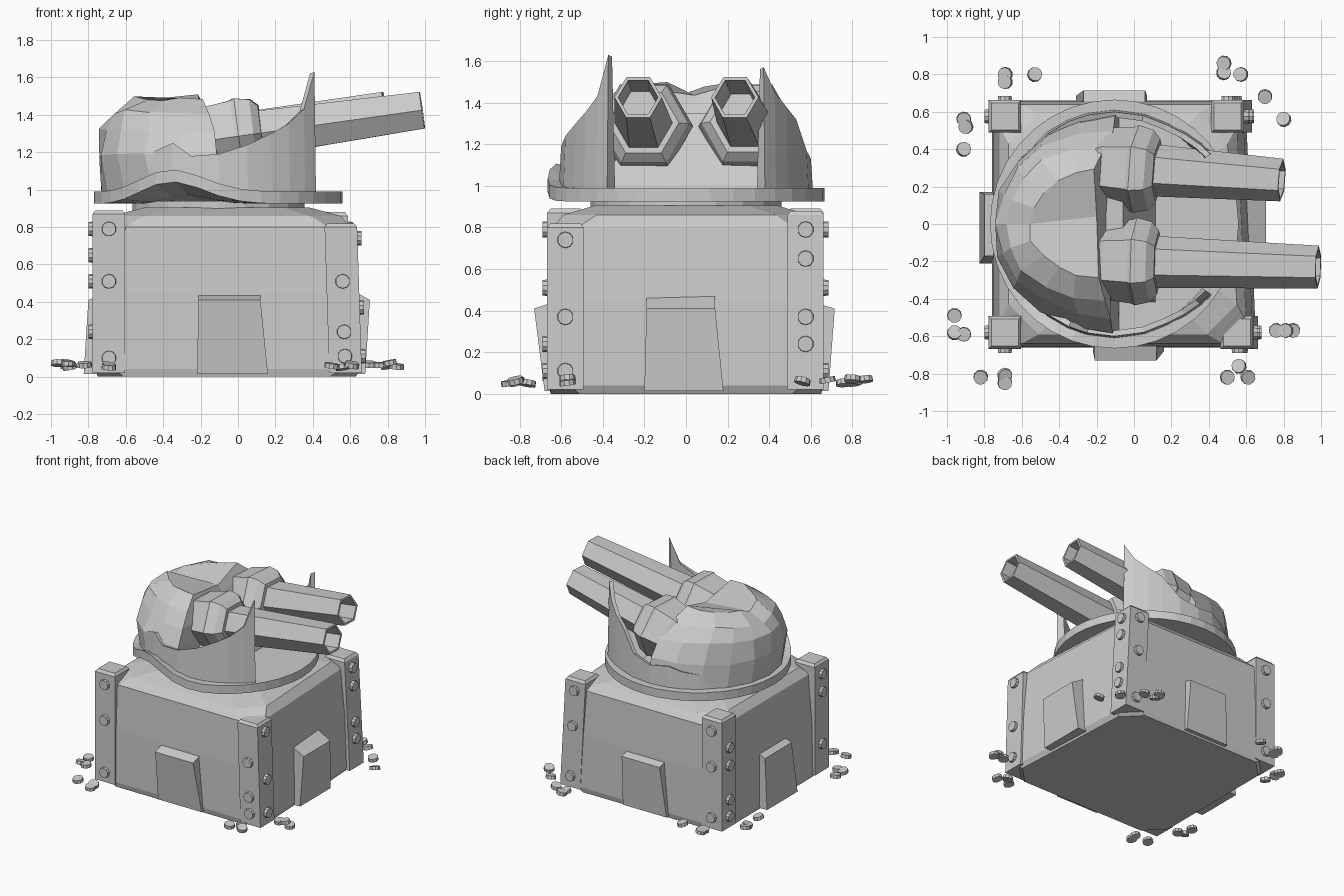
import bpy, bmesh, math, random
from mathutils import Vector, Matrix

if "Cube" in bpy.data.objects:
    bpy.data.objects.remove(bpy.data.objects["Cube"])

random.seed(4)
metal = bpy.data.materials.new("grey metal")
metal.diffuse_color = (0.6, 0.6, 0.6, 1)
metal.use_nodes = True
metal.node_tree.nodes["Principled BSDF"].inputs["Base Color"].default_value = metal.diffuse_color
CX = -0.105                                   # turret axis in x


def finish(name, bm):
    bmesh.ops.recalc_face_normals(bm, faces=bm.faces)
    me = bpy.data.meshes.new(name)
    bm.to_mesh(me)
    bm.free()
    me.materials.append(metal)
    ob = bpy.data.objects.new(name, me)
    bpy.context.collection.objects.link(ob)
    return ob


def loft(name, rings, split=False):
    """Skin a list of equal-length rings and cap both ends."""
    bm = bmesh.new()
    vs = [[bm.verts.new(p) for p in r] for r in rings]
    n = len(vs[0])
    for a, b in zip(vs, vs[1:]):
        for i in range(n):
            bm.faces.new((a[i], a[(i + 1) % n], b[(i + 1) % n], b[i]))
    bm.faces.new(vs[0])
    if split:                                 # crease across the end cap
        h = n // 2
        bm.faces.new(vs[-1][:h + 1])
        bm.faces.new(vs[-1][h:] + vs[-1][:1])
    else:
        bm.faces.new(vs[-1])
    return finish(name, bm)


def rect(x0, x1, y0, y1, z):
    return [(x0, y0, z), (x1, y0, z), (x1, y1, z), (x0, y1, z)]


def octo(x0, x1, y, z, c):
    """Chamfered rectangle, a little narrower at the back right."""
    b = x1 - 0.05
    return [(x0 + c, -y, z), (x1 - c, -y, z), (x1, -y + c, z), (b, y - c, z),
            (b - c, y, z), (x0 + c, y, z), (x0, y - c, z), (x0, -y + c, z)]


def bump(x, y):
    """Buckled front left edge of the turntable."""
    a = math.degrees(math.atan2(y, x - CX))
    r = math.hypot(x - CX, y) / 0.66
    return 0.115 * math.exp(-((a + 112) / 22) ** 2) * r ** 3


# base body
loft("base_body", [octo(-0.75, 0.63, 0.65, 0.0, 0.14), octo(-0.76, 0.65, 0.66, 0.04, 0.10),
                   octo(-0.75, 0.635, 0.655, 0.45, 0.09), octo(-0.72, 0.60, 0.64, 0.80, 0.12),
                   octo(-0.67, 0.55, 0.59, 0.86, 0.16), octo(-0.50, 0.38, 0.44, 0.905, 0.14)])

# corner posts: top centre x, y, foot shift in x, top height
posts = {"front_left": (-0.69, -0.58, 0.0, 0.89), "front_right": (0.55, -0.58, 0.025, 0.82),
         "back_left": (-0.69, 0.575, 0.0, 0.89), "back_right": (0.50, 0.575, 0.045, 0.88)}
for k, (x, y, s, h) in posts.items():
    w = 0.087
    loft(k + "_post", [rect(x + s - w, x + s + w, y - w, y + w, 0.02),
                       rect(x - w, x + w, y - w, y + w, h - 0.02),
                       rect(x - w + .015, x + w - .015, y - w + .015, y + w - .015, h)])


def bolt(name, pos, axis, r=0.04, d=0.032):
    bm = bmesh.new()
    rot = Vector(axis).to_track_quat('Z', 'Y').to_matrix().to_4x4()
    bmesh.ops.create_cone(bm, cap_ends=True, segments=10, radius1=r, radius2=r * 0.94,
                          depth=d, matrix=Matrix.Translation(pos) @ rot)
    finish(name, bm)


# bolts on both outer faces of every post: heights on the y face, on the x face
heights = {"front_left": ((.79, .51, .10), (.79, .65, .24)),
           "front_right": ((.51, .24, .11), (.74, .37, .11)),
           "back_left": ((.79, .51, .11), (.65, .51, .24, .11)),
           "back_right": ((.79, .51, .11), (.79, .65, .37, .24))}
for k, (hy, hx) in heights.items():
    x, y, s, h = posts[k]
    sx, sy = math.copysign(1, x), math.copysign(1, y)
    for z in hy:
        bolt(k + "_bolt", (x + s * (1 - z / h), y + sy * 0.093, z), (0, sy, 0))
    for z in hx:
        bolt(k + "_bolt", (x + s * (1 - z / h) + sx * 0.093, y, z), (sx, 0, 0))

# loose bolts lying on the ground
loose = [(-.69, .80), (-.69, .76), (-.53, .80), (-.91, .56), (-.90, .52), (-.91, .40),
         (.48, .86), (.48, .81), (.57, .80), (.70, .68), (.80, .56), (-.96, -.49),
         (-.96, -.58), (-.91, -.59), (-.82, -.82), (-.69, -.81), (-.69, -.85),
         (.76, -.57), (.81, -.57), (.85, -.57), (.50, -.82), (.61, -.82), (.56, -.76)]
for x, y in loose:
    bolt("loose_bolt", (x, y, random.uniform(.05, .075)),
         (random.uniform(-.3, .3), random.uniform(-.3, .3), 1), d=0.026)

# wedge buttress on every side: angle, centre, reach at foot / top / back of top, top height
for name, ang, c, foot, top, back, h in (("front", -90, (-.04, 0), .68, .73, .64, .44),
                                         ("back", 90, (-.11, 0), .685, .715, .63, .435),
                                         ("right", 0, (0, -.02), .68, .705, .60, .47),
                                         ("left", 180, (0, -.01), .825, .80, .73, .44)):
    m = Matrix.Translation((c[0], c[1], 0)) @ Matrix.Rotation(math.radians(ang), 4, 'Z')
    rings = [rect(.5, foot, -.18, .20, .015), rect(.5, top, -.17, .16, min(h - .01, .41)),
             rect(.5, back, -.17, .16, h)]
    loft(name + "_buttress", [[m @ Vector(p) for p in r] for r in rings])

# collar under the turntable
loft("turntable_collar", [[(CX + .46 * math.cos(a * math.tau / 20), .46 * math.sin(a * math.tau / 20), z)
                           for a in range(20)] for z in (.85, .94)])


# turntable plate, buckled at the front
def disc(r, z, n=36):
    pts = []
    for i in range(n):
        x, y = CX + r * math.cos(i * math.tau / n), r * math.sin(i * math.tau / n)
        pts.append((x, y, z + bump(x, y)))
    return pts


loft("turntable", [disc(.15, .925), disc(.5, .925), disc(.665, .925),
                   disc(.665, .99), disc(.5, .99), disc(.15, .99)])

# dented dome: half ellipses stacked upward, creased along the middle
rings = []
for i, (z, cx, rx, ry, dip) in enumerate(((.98, -.08, .65, .60, 0), (1.18, -.10, .66, .575, 0),
                                          (1.32, -.13, .60, .51, .01), (1.42, -.17, .53, .42, .03),
                                          (1.495, -.20, .37, .29, .06))):
    ring = [(cx, 0.04, z - dip)]
    for k in range(11):
        t = math.radians(90 + 18 * k)
        x, y = cx + rx * math.cos(t), ry * math.sin(t)
        j = random.uniform(-.02, .015) if i else 0
        ring.append((x - j, y * (1 + j), z + (bump(x, y) if i == 0 else j) - (dip * .6 if k == 5 else 0)))
    rings.append(ring)
loft("dome", rings, split=True)

# sloped gun mount between the collars
loft("gun_mount", [rect(-.2, .12, -.42, .42, .98), rect(-.2, .08, -.38, .38, 1.08),
                   rect(-.2, -.06, -.12, .18, 1.35)])

# torn shell walls: angle from the front axis, front height, back height
shell = [(36, 1.63, 1.57), (43, 1.43, 1.45), (52, 1.355, 1.38), (62, 1.30, 1.32), (75, 1.24, 1.17),
         (90, 1.19, 1.13), (104, 1.18, 1.15), (114, 1.25, 1.12), (126, 1.20, 1.10), (145, 1.09, 1.06)]
for name, side, col in (("front_shell_wall", -1, 1), ("back_shell_wall", 1, 2)):
    rings = []
    for row in shell:
        t, h = math.radians(row[0]), row[col]
        r = .605 + .035 * max(0, (60 - row[0]) / 24)

        def at(r, z):
            x, y = CX + r * math.cos(t), side * r * math.sin(t)
            return (x, y, max(z, .98 + bump(x, y)))
        rings.append([at(.58, .98), at(r + .005, .98), at(r - .005, h), at(r - .035, h - .01)])
    loft(name, rings)


# hexagonal guns: stations are (distance along the axis, radius)
def hex_loft(name, p0, p1, stations):
    p0, p1 = Vector(p0), Vector(p1)
    d = (p1 - p0).normalized()
    side = Vector((0, 0, 1)).cross(d).normalized()
    up = d.cross(side)
    loft(name, [[p0 + d * s + r * (side * math.cos(k * math.tau / 6) + up * math.sin(k * math.tau / 6))
                 for k in range(6)] for s, r in stations])


for name, root, tip in (("front", (0, -.20, 1.285), (.985, -.23, 1.425)),
                        ("back", (0, .295, 1.285), (.79, .235, 1.425))):
    L = (Vector(tip) - Vector(root)).length
    hex_loft(name + "_gun_collar", root, tip,
             [(-.20, .18), (-.15, .21), (-.01, .225), (.01, .235), (.09, .215), (.13, .17)])
    hex_loft(name + "_barrel", root, tip,
             [(0, .14), (.1, .14), (L, .114), (L, .096), (L - .35, .09)])
